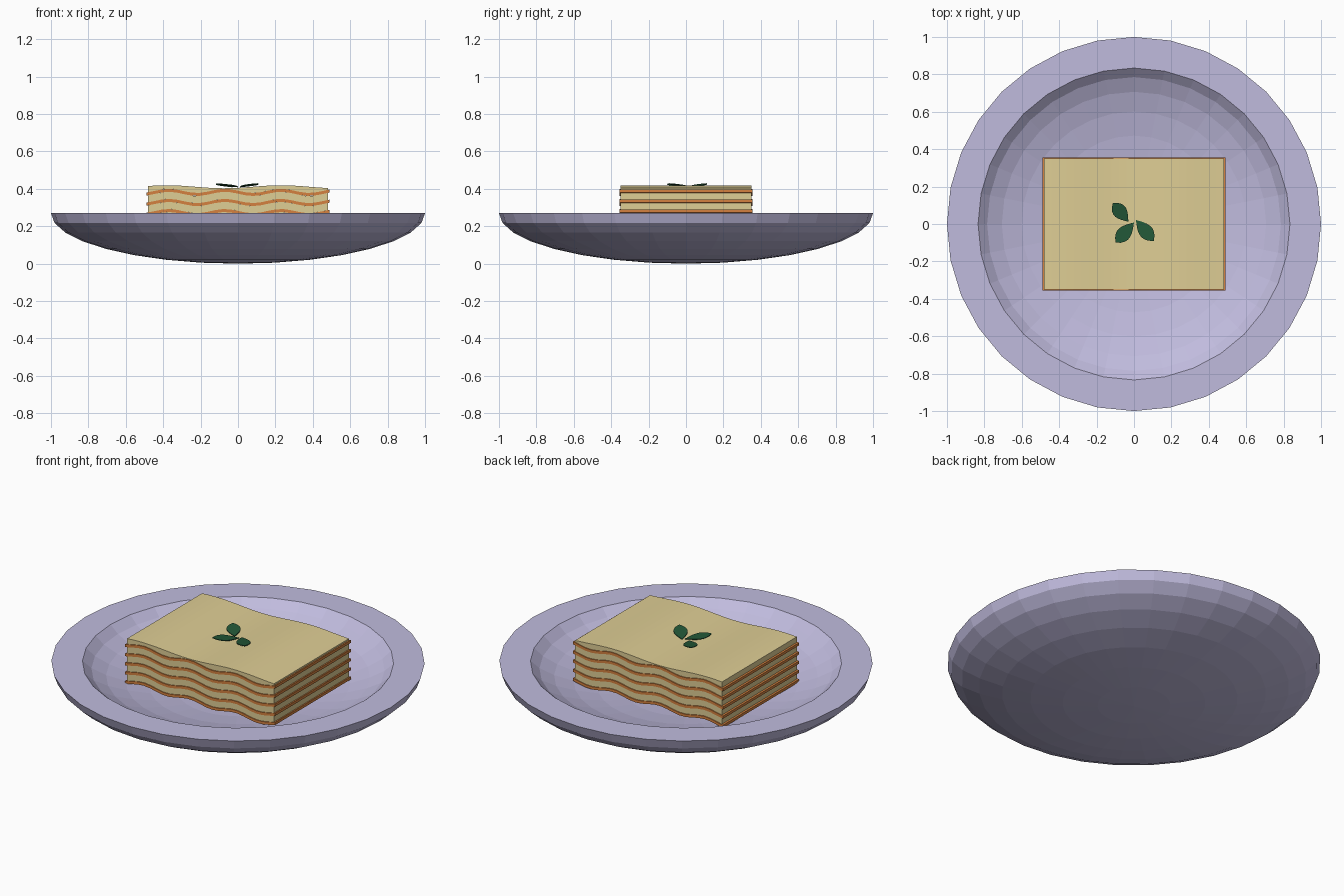
import bpy, bmesh, math
from mathutils import Vector

cube = bpy.data.objects.get("Cube")
if cube:
    bpy.data.objects.remove(cube)


def material(name, color):
    m = bpy.data.materials.new(name)
    m.use_nodes = True
    m.diffuse_color = (*color, 1)
    m.node_tree.nodes["Principled BSDF"].inputs["Base Color"].default_value = (*color, 1)
    return m


lilac = material("lilac_ceramic", (0.53, 0.50, 0.73))
cream = material("cream_filling", (0.74, 0.62, 0.30))
orange = material("orange_pasta", (0.66, 0.22, 0.05))
green = material("leaf_green", (0.016, 0.095, 0.038))


def finish(name, bm, mat):
    bmesh.ops.recalc_face_normals(bm, faces=bm.faces)
    mesh = bpy.data.meshes.new(name)
    bm.to_mesh(mesh)
    bm.free()
    mesh.materials.append(mat)
    obj = bpy.data.objects.new(name, mesh)
    bpy.context.collection.objects.link(obj)
    return obj


def revolve(name, profile, sides, mat):
    bm = bmesh.new()
    verts = [bm.verts.new((r, 0, z)) for r, z in profile]
    edges = [bm.edges.new(pair) for pair in zip(verts, verts[1:])]
    bmesh.ops.spin(bm, geom=verts + edges, cent=(0, 0, 0), axis=(0, 0, 1),
                   angle=math.tau, steps=sides, use_duplicate=False)
    bmesh.ops.remove_doubles(bm, verts=bm.verts, dist=0.0005)
    return finish(name, bm, mat)


# Plate: squashed half sphere with a smaller bowl hollowed out of it
RIM = 0.27
STEP = math.pi / 16
outer = [(math.cos(i * STEP), RIM * (1 - math.sin(i * STEP))) for i in range(8, -1, -1)]
BOWL, DEPTH = 0.85, 0.23
bowl_centre = RIM + DEPTH * math.sin(STEP)
inner = [(BOWL * math.cos(i * STEP), bowl_centre - DEPTH * math.sin(i * STEP))
         for i in range(1, 9)]
revolve("plate", outer + inner, 32, lilac)


# Wavy sheets and fillings
def ripple(x):
    return 0.011 * math.cos(math.tau * (x + 0.37) / 0.3)


def top_wave(x):
    return 0.411 + 0.008 * math.cos(math.tau * (x + 0.38) / 0.61)


def wavy_slab(name, half_x, half_y, low, high, mat, steps=24):
    bm = bmesh.new()
    rings = []
    for i in range(steps + 1):
        x = half_x * (2 * i / steps - 1)
        rings.append([bm.verts.new(p) for p in (
            (x, -half_y, low(x)), (x, half_y, low(x)),
            (x, half_y, high(x)), (x, -half_y, high(x)))])
    for a, b in zip(rings, rings[1:]):
        for k in range(4):
            n = (k + 1) % 4
            bm.faces.new((a[k], a[n], b[n], b[k]))
    bm.faces.new(rings[0])
    bm.faces.new(rings[-1])
    return finish(name, bm, mat)


SPACING, HALF = 0.054, 0.008
for i in range(5):
    z = 0.381 - SPACING * i
    wavy_slab(f"pasta_sheet_{i + 1}", 0.49, 0.355,
              lambda x: z - HALF + ripple(x), lambda x: z + HALF + ripple(x), orange)
    above = top_wave if i == 0 else (lambda x: z + SPACING - HALF + ripple(x))
    wavy_slab(f"filling_{i + 1}", 0.48, 0.35,
              lambda x: z + HALF + ripple(x), above, cream)


# Herb garnish: thin pointed leaves tilting up toward their tips
def leaf(name, base, tip, width=0.038, steps=8):
    base, tip = Vector(base), Vector(tip)
    along = tip - base
    side = Vector((-along.y, along.x, 0)).normalized()
    left, right = [], []
    for i in range(steps + 1):
        t = i / steps
        w = width * math.sin(math.pi * t ** 1.25) ** 0.8 if 0 < t < 1 else 0
        left.append(base + along * t + side * w)
        if w:
            right.append(base + along * t - side * w)
    bm = bmesh.new()
    face = bm.faces.new([bm.verts.new(p) for p in left + right[::-1]])
    grown = bmesh.ops.extrude_face_region(bm, geom=[face])
    for v in grown["geom"]:
        if isinstance(v, bmesh.types.BMVert):
            v.co.z += 0.004
    return finish(name, bm, green)


leaf("leaf_back", (-0.03, 0.012, 0.408), (-0.113, 0.112, 0.426))
leaf("leaf_front", (0.0, 0.008, 0.408), (-0.098, -0.1, 0.424))
leaf("leaf_side", (0.01, 0.022, 0.408), (0.106, -0.09, 0.426))
